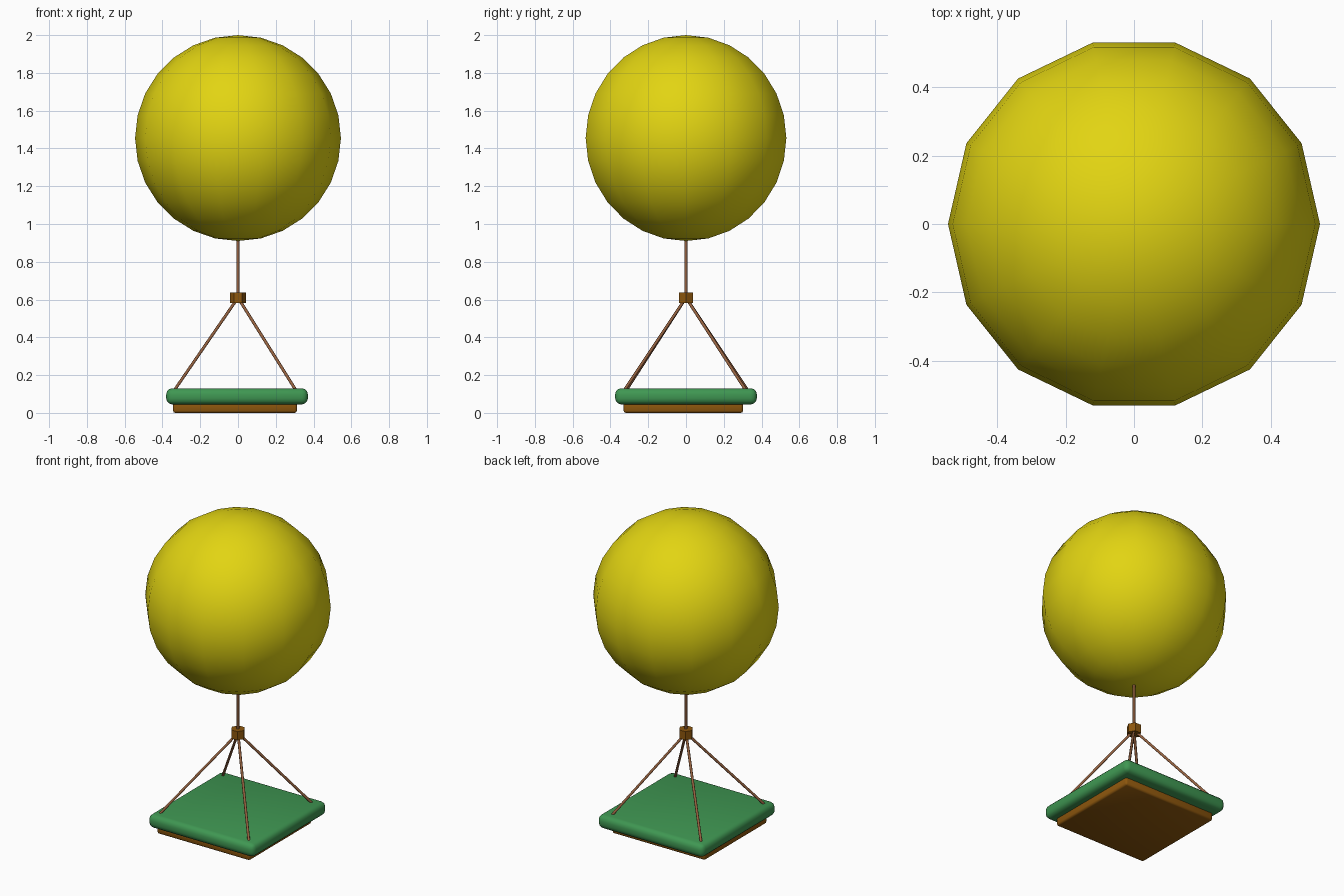
import bpy, bmesh
from math import sin, cos, pi
from mathutils import Vector

if "Cube" in bpy.data.objects:
    bpy.data.objects.remove(bpy.data.objects["Cube"])


def material(name, rgb):
    m = bpy.data.materials.new(name)
    m.diffuse_color = (*rgb, 1)
    m.use_nodes = True
    m.node_tree.nodes["Principled BSDF"].inputs["Base Color"].default_value = m.diffuse_color
    return m


YELLOW = material("yellow", (0.76, 0.66, 0.006))
GREEN = material("green", (0.05, 0.31, 0.085))
BROWN = material("brown", (0.27, 0.095, 0.004))
ROPE = material("rope", (0.30, 0.12, 0.05))


def add(name, bm, mat, angle=0.7):
    bmesh.ops.recalc_face_normals(bm, faces=bm.faces)
    me = bpy.data.meshes.new(name)
    bm.to_mesh(me)
    bm.free()
    me.materials.append(mat)
    ob = bpy.data.objects.new(name, me)
    bpy.context.collection.objects.link(ob)
    bpy.ops.object.select_all(action='DESELECT')
    ob.select_set(True)
    bpy.context.view_layer.objects.active = ob
    bpy.ops.object.shade_smooth_by_angle(angle=angle)
    return ob


def lathe(name, profile, sides, mat):
    """Revolve (radius, z) points around z, first corner on +x, ends closed to a point or cap."""
    bm = bmesh.new()
    rings = [[bm.verts.new((r * cos(2 * pi * i / sides), r * sin(2 * pi * i / sides), z))
              for i in range(sides)] for r, z in profile]
    for a, b in zip(rings, rings[1:]):
        for i in range(sides):
            j = (i + 1) % sides
            bm.faces.new((a[i], a[j], b[j], b[i]))
    for ring in (rings[0], rings[-1]):
        bm.faces.new(ring)
    bmesh.ops.remove_doubles(bm, verts=bm.verts, dist=1e-5)
    return add(name, bm, mat)


def rod(name, p, q, radius, mat, sides=8):
    p, q = Vector(p), Vector(q)
    bm = bmesh.new()
    bmesh.ops.create_cone(bm, cap_ends=True, segments=sides, radius1=radius,
                          radius2=radius, depth=(q - p).length)
    rot = (q - p).to_track_quat('Z', 'Y').to_matrix()
    bmesh.ops.rotate(bm, verts=bm.verts, matrix=rot)
    bmesh.ops.translate(bm, verts=bm.verts, vec=(p + q) / 2)
    return add(name, bm, mat, 0.9)


def slab(name, lo, hi, bevel, segments, mat):
    lo, hi = Vector(lo), Vector(hi)
    bm = bmesh.new()
    bmesh.ops.create_cube(bm, size=1)
    bmesh.ops.scale(bm, verts=bm.verts, vec=hi - lo)
    bmesh.ops.translate(bm, verts=bm.verts, vec=(lo + hi) / 2)
    bmesh.ops.bevel(bm, geom=bm.edges[:], offset=bevel, segments=segments,
                    profile=0.5, affect='EDGES')
    return add(name, bm, mat, 0.9)


# Balloon: 14 segments by 14 rings
R, ZC, N = 0.545, 1.455, 14
ball = [(R * sin(pi * k / N), ZC - R * cos(pi * k / N)) for k in range(1, N)]
lathe("balloon", [(1e-7, ZC - R)] + ball + [(1e-7, ZC + R)], N, YELLOW)

# Main string and hexagonal knot
rod("main_string", (0, 0, 0.6), (0, 0, 0.95), 0.008, ROPE)
lathe("knot", [(0.043, 0.583), (0.043, 0.638)], 6, BROWN)

# Four ropes from the knot to the seat corners
corners = [(0.30, -0.32), (0.30, 0.31), (-0.33, -0.31), (-0.33, 0.32)]
for n, (x, y) in enumerate(corners):
    top, end = Vector((0, 0, 0.61)), Vector((x, y, 0.13))
    rod(f"corner_rope_{n + 1}", top, end + (end - top) * 0.04, 0.008, ROPE)

# Padded seat on a wooden board
slab("seat_cushion", (-0.38, -0.375, 0.045), (0.37, 0.375, 0.13), 0.032, 3, GREEN)
slab("seat_board", (-0.344, -0.33, 0.0), (0.312, 0.302, 0.06), 0.012, 2, BROWN)
